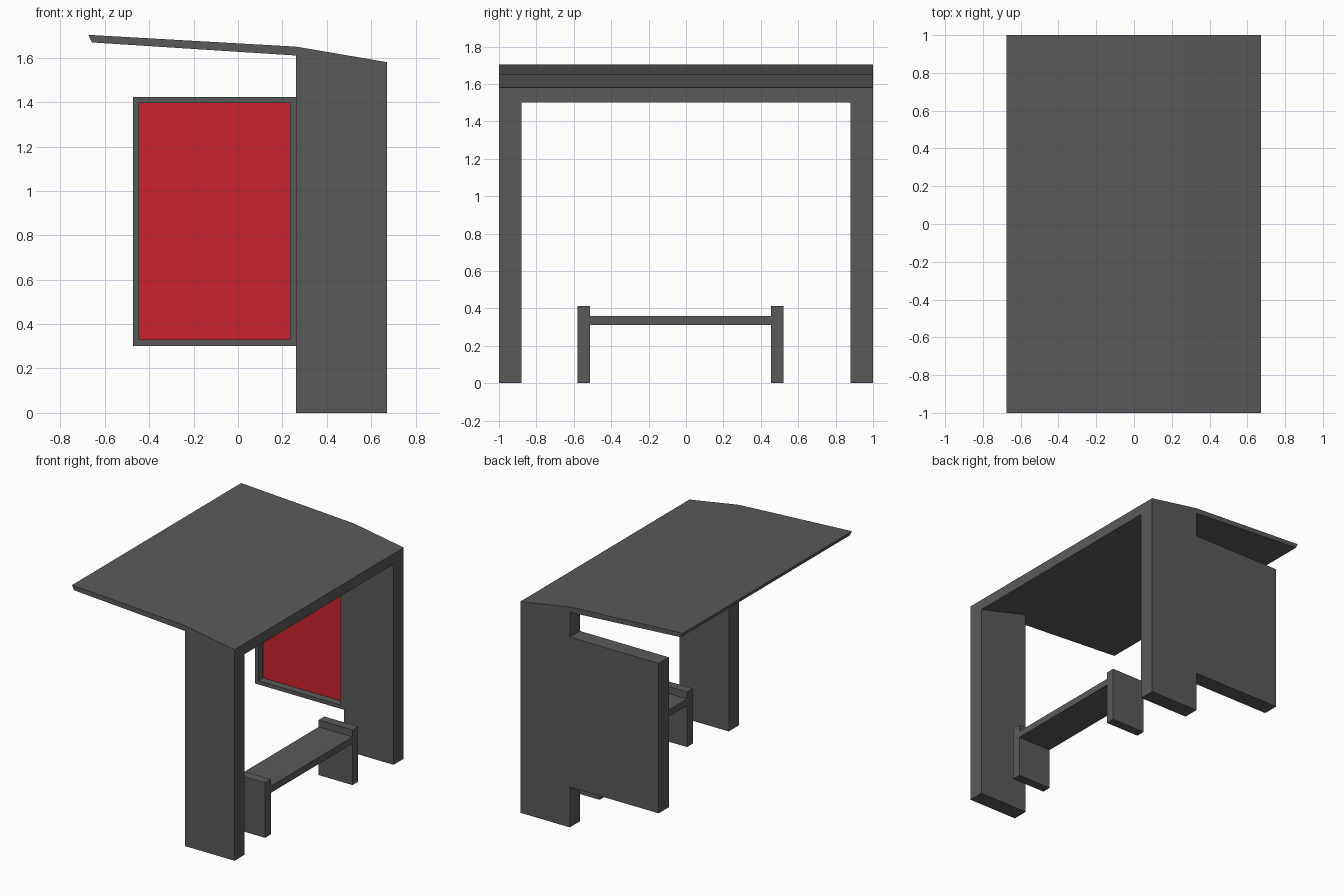
import bpy, bmesh
from mathutils import Vector

if "Cube" in bpy.data.objects:
    bpy.data.objects.remove(bpy.data.objects["Cube"])


def material(name, rgb):
    m = bpy.data.materials.new(name)
    m.diffuse_color = (*rgb, 1)
    m.use_nodes = True
    m.node_tree.nodes["Principled BSDF"].inputs["Base Color"].default_value = m.diffuse_color
    return m


GRAY = material("dark gray", (0.102, 0.102, 0.102))
RED = material("red", (0.60, 0.016, 0.026))


def make_object(name, bm, mats):
    bmesh.ops.recalc_face_normals(bm, faces=bm.faces)
    me = bpy.data.meshes.new(name)
    bm.to_mesh(me)
    bm.free()
    ob = bpy.data.objects.new(name, me)
    bpy.context.collection.objects.link(ob)
    for m in mats:
        me.materials.append(m)
    return ob


def prism(name, profile, y0, y1):
    """Extrude an x-z outline from y0 to y1."""
    bm = bmesh.new()
    face = bm.faces.new([bm.verts.new((x, y0, z)) for x, z in profile])
    ext = bmesh.ops.extrude_face_region(bm, geom=[face])["geom"]
    verts = [g for g in ext if isinstance(g, bmesh.types.BMVert)]
    bmesh.ops.translate(bm, verts=verts, vec=(0, y1 - y0, 0))
    return make_object(name, bm, [GRAY])


def rect(x0, x1, z0, z1):
    return [(x0, z0), (x1, z0), (x1, z1), (x0, z1)]


# Roof and both legs: one side outline with the opening cut through
shelter = prism("roof_and_legs", [
    (0.262, 0), (0.672, 0), (0.672, 1.58), (0.262, 1.65),
    (-0.674, 1.703), (-0.658, 1.669), (0.262, 1.61)], -1, 1)
opening = prism("opening_cutter", [
    (0.2, -0.1), (0.772, -0.1), (0.772, 1.475),
    (0.262, 1.61), (0.2, 1.61)], -0.88, 0.88)
opening.hide_render = True
opening.hide_viewport = True
cut = shelter.modifiers.new("opening", 'BOOLEAN')
cut.operation = 'DIFFERENCE'
cut.solver = 'EXACT'
cut.object = opening

# Display panel with a recessed red poster on its inner face
panel = prism("display_panel", rect(-0.474, 0.262, 0.302, 1.424), 0.88, 1)
panel.data.materials.append(RED)
bm = bmesh.new()
bm.from_mesh(panel.data)
inner = min(bm.faces, key=lambda f: f.calc_center_median().y)
bmesh.ops.inset_individual(bm, faces=[inner], thickness=0.04)
poster = bmesh.ops.extrude_discrete_faces(bm, faces=[inner])["faces"][0]
bmesh.ops.translate(bm, verts=poster.verts, vec=Vector((0, 0.055, 0)))
poster.material_index = 1
bm.to_mesh(panel.data)
bm.free()

# Bench: two end supports and a seat
for name, y0, y1 in (("bench_end_front", -0.58, -0.512),
                     ("bench_end_back", 0.454, 0.522)):
    prism(name, rect(0.35, 0.63, 0, 0.412), y0, y1)
prism("bench_seat", rect(0.35, 0.63, 0.31, 0.36), -0.512, 0.454)
